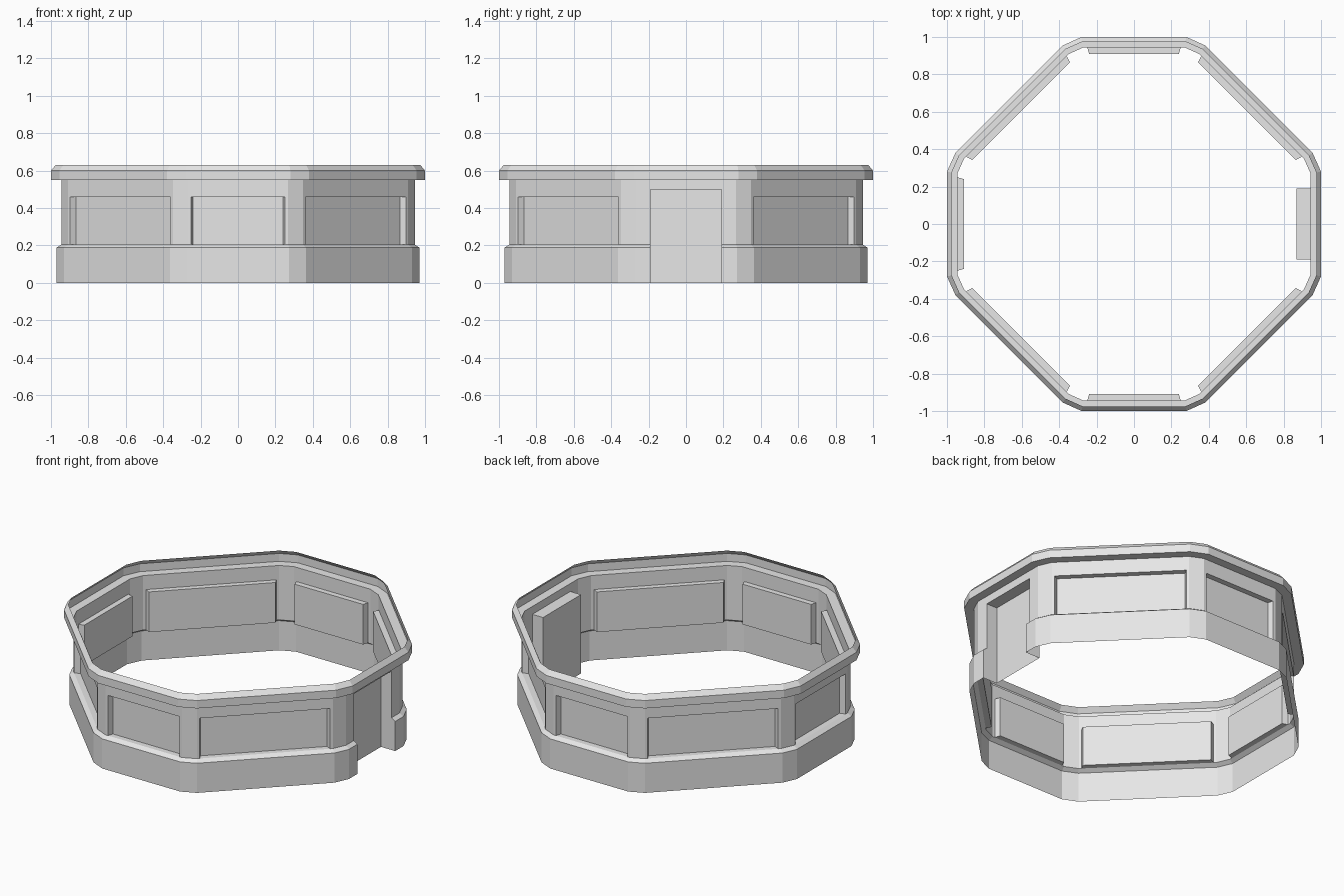
import bpy
import bmesh
import math
from mathutils import Vector

if "Cube" in bpy.data.objects:
    bpy.data.objects.remove(bpy.data.objects["Cube"])

paint = bpy.data.materials.new("plain grey")
paint.diffuse_color = (0.8, 0.8, 0.8, 1)
paint.use_nodes = True
paint.node_tree.nodes["Principled BSDF"].inputs["Base Color"].default_value = paint.diffuse_color

WALL, BASE = 0.055, 0.03          # inward offsets from the rim outline
FLOOR, LEDGE = 0.205, 0.55        # bottom and top of the wall
DOOR = 0.19                       # half width of the doorway

# Plan outline: octagon with chamfered corners, counterclockwise from +x side
corner = [(1.0, 0.28), (0.955, 0.38), (0.38, 0.955), (0.28, 1.0)]
plan = []
for q in range(4):
    c, s = round(math.cos(q * math.pi / 2)), round(math.sin(q * math.pi / 2))
    plan += [Vector((x * c - y * s, x * s + y * c)) for x, y in corner]
N = len(plan)


def normal(i):
    d = plan[(i + 1) % N] - plan[i]
    return Vector((d.y, -d.x)).normalized()


def inset(i, d):
    """Outline point i moved inward by d, keeping edges parallel."""
    a, b = normal((i - 1) % N), normal(i % N)
    m = (a + b).normalized()
    return plan[i % N] - m * (d / m.dot(a))


def make(name, quads):
    bm = bmesh.new()
    for q in quads:
        bm.faces.new([bm.verts.new(p) for p in q])
    bmesh.ops.remove_doubles(bm, verts=bm.verts, dist=0.0005)
    me = bpy.data.meshes.new(name)
    bm.to_mesh(me)
    bm.free()
    me.materials.append(paint)
    bpy.context.collection.objects.link(bpy.data.objects.new(name, me))


def frame(i):
    """Local frame of side i: u along the side, d inward, z up."""
    n = normal(i)
    t = Vector((-n.y, n.x))
    mid = (plan[i] + plan[(i + 1) % N]) / 2

    def at(u, d, z):
        p = mid + t * u - n * d
        return (p.x, p.y, z)
    return at, t, mid


def band(i, profile, lo=None, hi=None):
    """Strip of faces along side i, optionally cut at u = lo or hi."""
    at, t, mid = frame(i)
    quads = []
    for (d0, z0), (d1, z1) in zip(profile, profile[1:]):
        def ends(d):
            a = (inset(i, d) - mid).dot(t) if lo is None else lo
            b = (inset(i + 1, d) - mid).dot(t) if hi is None else hi
            return a, b
        (a0, b0), (a1, b1) = ends(d0), ends(d1)
        quads.append([at(a0, d0, z0), at(b0, d0, z0), at(b1, d1, z1), at(a1, d1, z1)])
    return quads


def recess(i, w0, w1, d0, d1, z0, z1, sill=True):
    """Open-fronted niche pushed inward, narrowing from w0 to w1."""
    at, _, _ = frame(i)
    o = [at(-w0, d0, z0), at(w0, d0, z0), at(w0, d0, z1), at(-w0, d0, z1)]
    k = [at(-w1, d1, z0), at(w1, d1, z0), at(w1, d1, z1), at(-w1, d1, z1)]
    quads = [k]
    for j in range(0 if sill else 1, 4):
        e = (j + 1) % 4
        quads.append([o[j], o[e], k[e], k[j]])
    return quads


# Overhanging rim with chamfered top
rim_profile = [(WALL, LEDGE), (0, LEDGE), (0, 0.6), (0.025, 0.63)]
make("top_rim", [q for i in range(N) for q in band(i, rim_profile)])

# Wall and base, opened for panels and doorway
wall, base = [], []
base_profile = [(BASE, 0), (BASE, 0.188), (WALL, FLOOR)]
for i in range(N):
    door = i == N - 1                 # side facing +x
    straight, diagonal = i % 4 == 3, i % 4 == 1
    full = [(WALL, FLOOR), (WALL, LEDGE)]
    if straight or diagonal:
        w, top = (DOOR, 0.5) if door else (0.25 if straight else 0.38, 0.46)
        wall += band(i, full, hi=-w) + band(i, full, lo=w)
        wall += band(i, [(WALL, top), (WALL, LEDGE)], lo=-w, hi=w)
        if not door:
            make("wall_panel", recess(i, w, w - 0.01, WALL, 0.09, FLOOR, top))
    else:
        wall += band(i, full)
    if door:
        base += band(i, base_profile, hi=-DOOR) + band(i, base_profile, lo=DOOR)
    else:
        base += band(i, base_profile)
make("wall", wall)
make("base", base)

# Doorway niche running down to the ground, with returns through the base
door_quads = recess(N - 1, DOOR, DOOR, WALL, 0.13, 0, 0.5, sill=False)
at = frame(N - 1)[0]
for s in (-1, 1):
    q = [at(s * DOOR, BASE, 0), at(s * DOOR, WALL, 0),
         at(s * DOOR, WALL, FLOOR), at(s * DOOR, BASE, 0.188)]
    door_quads.append(q if s > 0 else q[::-1])
make("doorway", door_quads)
